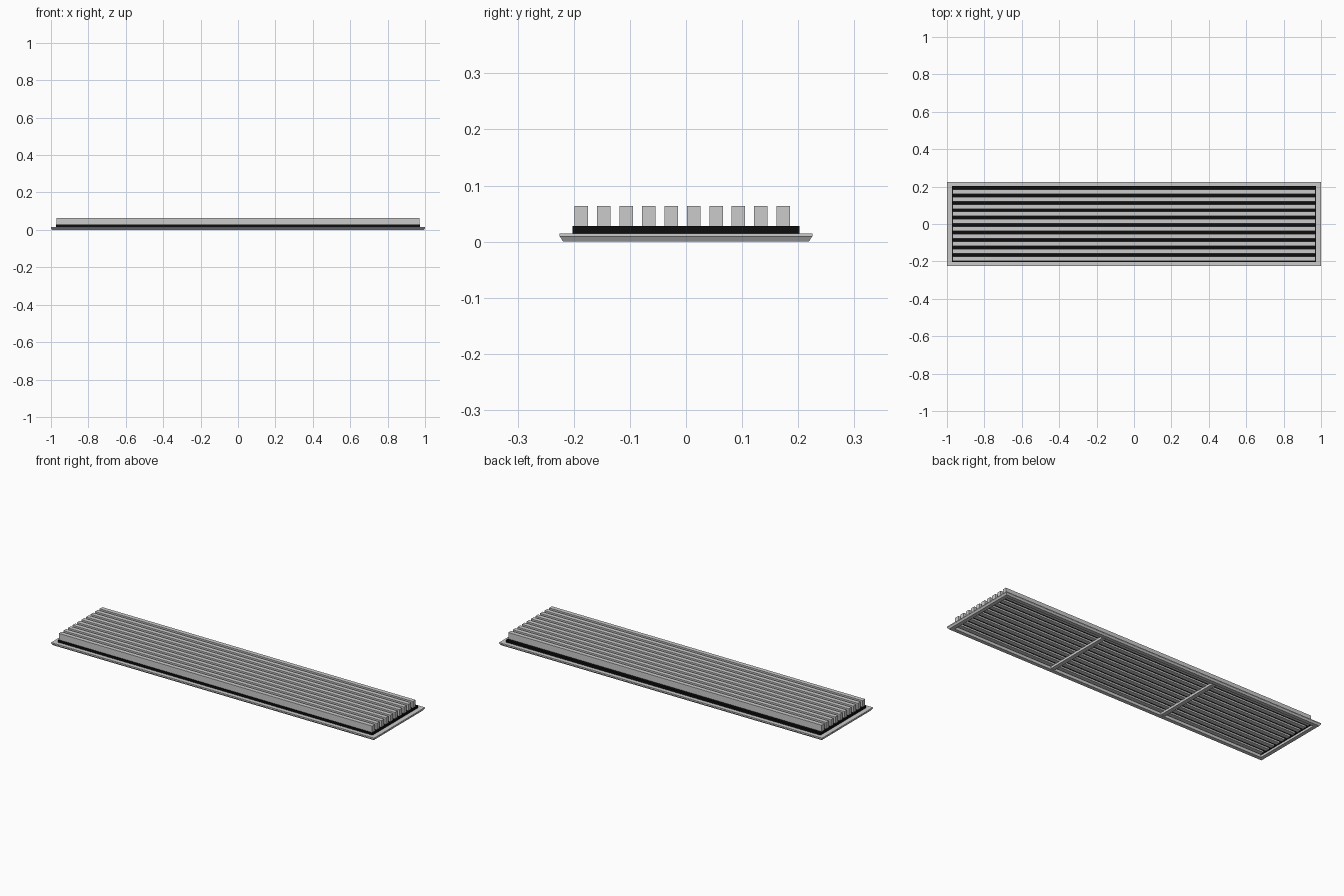
import bpy, bmesh

if "Cube" in bpy.data.objects:
    bpy.data.objects.remove(bpy.data.objects["Cube"])

black = bpy.data.materials.new("black_paint")
black.diffuse_color = (0.004, 0.004, 0.004, 1)
black.use_nodes = True
black.node_tree.nodes["Principled BSDF"].inputs["Base Color"].default_value = black.diffuse_color


def finish(name, bm, mat=None):
    bmesh.ops.recalc_face_normals(bm, faces=bm.faces)
    me = bpy.data.meshes.new(name)
    bm.to_mesh(me)
    bm.free()
    ob = bpy.data.objects.new(name, me)
    bpy.context.collection.objects.link(ob)
    if mat:
        me.materials.append(mat)
    return ob


def box(name, x0, x1, y0, y1, z0, z1, mat=None):
    bm = bmesh.new()
    bmesh.ops.create_cube(bm, size=1)
    for v in bm.verts:
        v.co = ((x0 + x1) / 2 + v.co.x * (x1 - x0),
                (y0 + y1) / 2 + v.co.y * (y1 - y0),
                (z0 + z1) / 2 + v.co.z * (z1 - z0))
    return finish(name, bm, mat)


def mitred_ring(name, hx, hy, profile, mat=None):
    """Sweep a closed (inset, z) profile around a rectangle."""
    bm = bmesh.new()
    rings = [[bm.verts.new((sx * (hx - d), sy * (hy - d), z)) for d, z in profile]
             for sx, sy in ((-1, -1), (1, -1), (1, 1), (-1, 1))]
    n = len(profile)
    for i in range(4):
        a, b = rings[i], rings[(i + 1) % 4]
        for j in range(n):
            k = (j + 1) % n
            bm.faces.new((a[j], b[j], b[k], a[k]))
    return finish(name, bm, mat)


# Flange with chamfered lower edge
mitred_ring("flange_frame", 1.0, 0.225,
            [(0.006, 0), (0.001, 0.008), (0, 0.009), (0, 0.015), (0.027, 0.015), (0.027, 0)])

# Black collar walls and the thin backing sheet behind the bars
mitred_ring("collar", 0.974, 0.202,
            [(0, 0.012), (0, 0.028), (0.004, 0.028), (0.004, 0.012)], black)
box("backing_sheet", -0.972, 0.972, -0.2, 0.2, 0.025, 0.028, black)

# Ten long bars passing through the backing
for i in range(10):
    y = -0.1865 + i * 0.04
    box(f"bar_{i + 1}", -0.97, 0.97, y - 0.012, y + 0.012, 0.016, 0.064)

# Two cross braces underneath
for i, x in enumerate((-0.35, 0.35)):
    box(f"cross_brace_{i + 1}", x - 0.012, x + 0.012, -0.2, 0.2, 0.004, 0.018)
